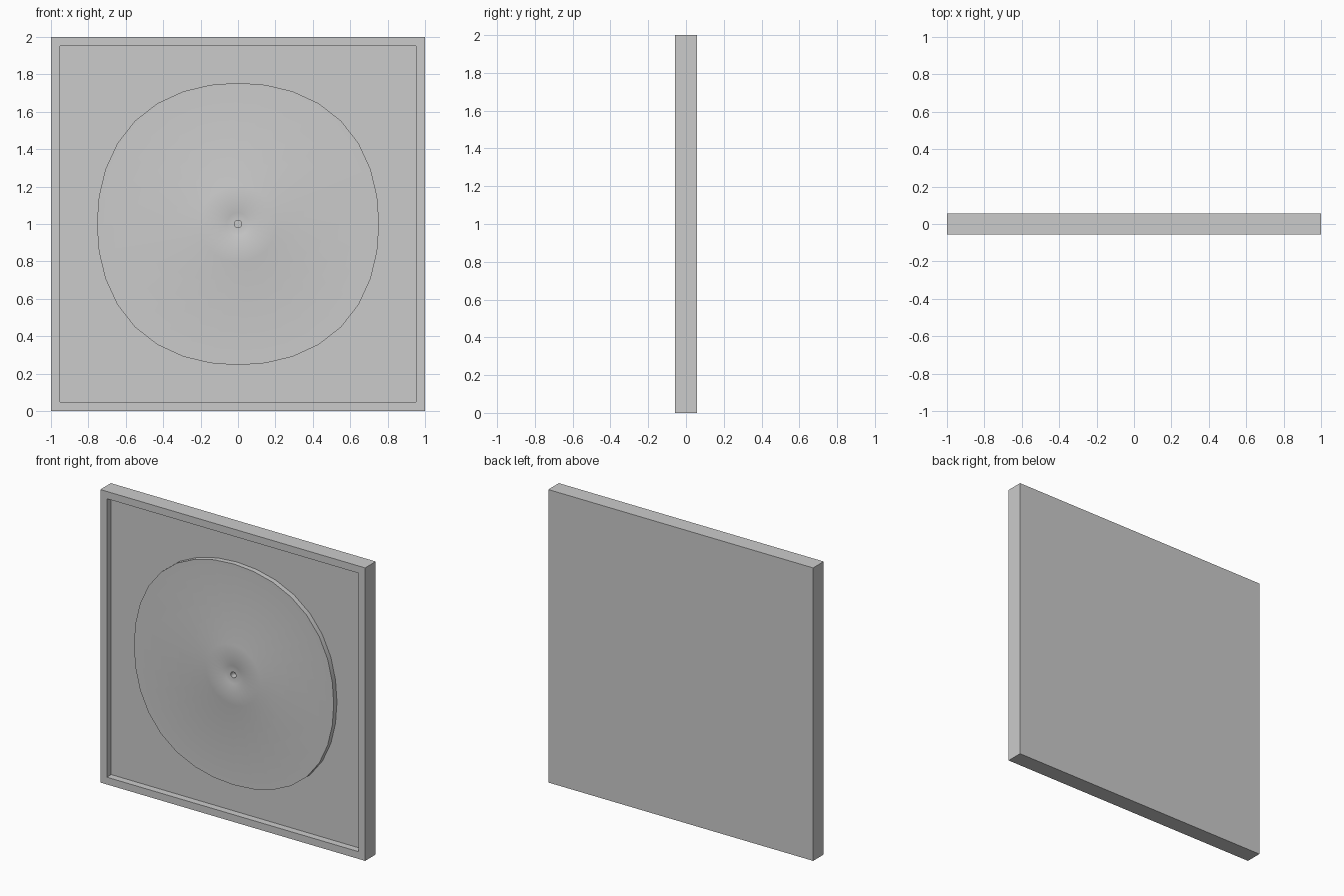
import bpy, bmesh, math

cube = bpy.data.objects.get("Cube")
if cube:
    bpy.data.objects.remove(cube, do_unlink=True)

HALF_DEPTH = 0.057
FLOOR_Y = -0.01      # front surface of the sunken panel
CENTRE_Z = 1.0
SEGMENTS = 32

grey = bpy.data.materials.new("light grey")
grey.use_nodes = True
colour = (0.6, 0.6, 0.6, 1)
grey.diffuse_color = colour
grey.node_tree.nodes["Principled BSDF"].inputs["Base Color"].default_value = colour


def add_object(name, bm):
    """Turn a bmesh into a named, shaded grey object."""
    bmesh.ops.recalc_face_normals(bm, faces=bm.faces[:])
    mesh = bpy.data.meshes.new(name)
    bm.to_mesh(mesh)
    bm.free()
    mesh.materials.append(grey)
    obj = bpy.data.objects.new(name, mesh)
    bpy.context.collection.objects.link(obj)
    bpy.ops.object.select_all(action='DESELECT')
    obj.select_set(True)
    bpy.context.view_layer.objects.active = obj
    bpy.ops.object.shade_smooth_by_angle(angle=math.radians(30))
    return obj


# Square frame: a slab whose front face is inset and sunk
bm = bmesh.new()
bmesh.ops.create_cube(bm, size=2)
for v in bm.verts:
    v.co.y *= HALF_DEPTH
    v.co.z += CENTRE_Z
bm.normal_update()
front = next(f for f in bm.faces if f.normal.y < -0.9)
bmesh.ops.inset_region(bm, faces=[front], thickness=0.07)
walls = bmesh.ops.extrude_discrete_faces(bm, faces=[front])
for v in walls["faces"][0].verts:
    v.co.y = FLOOR_Y
add_object("square_frame", bm)

# Record: a closed profile (radius, y) turned about the y axis,
# with the outer rim slightly fuller on the diagonals
profile = [(0.767, 0.0), (0.767, -0.045), (0.25, -0.045), (0.205, -0.053),
           (0.07, -0.053), (0.06, -0.05), (0.02, -0.05), (0.02, 0.0)]
bm = bmesh.new()
rings = []
for radius, y in profile:
    ring = []
    for i in range(SEGMENTS):
        a = math.tau * i / SEGMENTS
        r = radius - (0.0125 * math.cos(4 * a) if radius > 0.5 else 0)
        ring.append(bm.verts.new((r * math.cos(a), y, CENTRE_Z + r * math.sin(a))))
    rings.append(ring)
for k, ring in enumerate(rings):
    following = rings[(k + 1) % len(rings)]
    for i in range(SEGMENTS):
        j = (i + 1) % SEGMENTS
        bm.faces.new((ring[i], ring[j], following[j], following[i]))
add_object("record_disc", bm)
